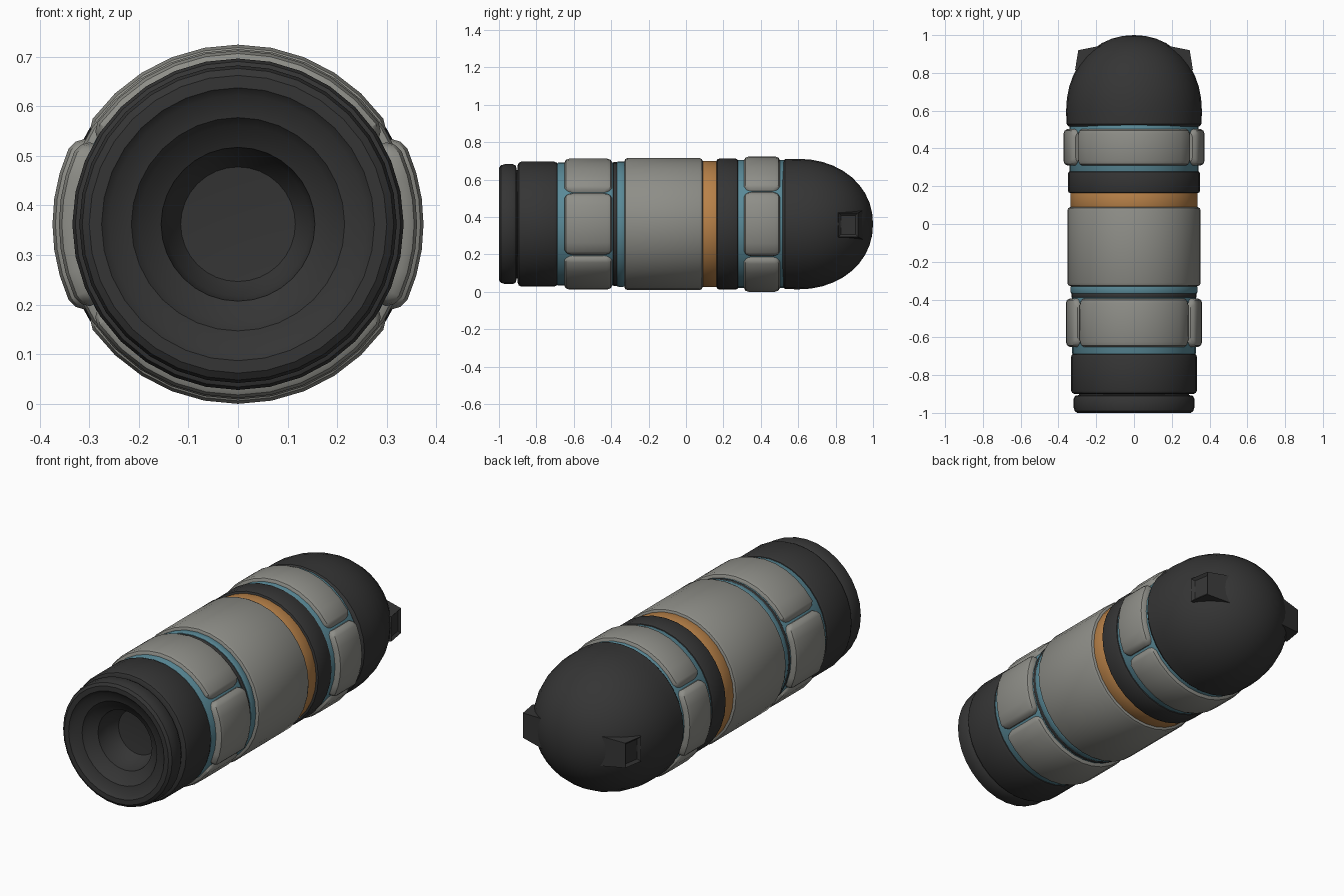
import bpy, bmesh, math
from math import pi, cos, sin, radians

if "Cube" in bpy.data.objects:
    bpy.data.objects.remove(bpy.data.objects["Cube"])

CZ = 0.362      # height of the long axis
SEG = 32


def material(name, rgb):
    m = bpy.data.materials.new(name)
    m.diffuse_color = (*rgb, 1)
    m.use_nodes = True
    m.node_tree.nodes["Principled BSDF"].inputs["Base Color"].default_value = m.diffuse_color
    return m


DARK = material("charcoal", (0.035, 0.035, 0.035))
GREY = material("warm_grey", (0.27, 0.27, 0.245))
BLUE = material("steel_blue", (0.10, 0.25, 0.31))
ORANGE = material("amber", (0.48, 0.22, 0.065))


def finish(name, bm, mat, angle=35):
    bmesh.ops.remove_doubles(bm, verts=bm.verts, dist=1e-5)
    bmesh.ops.recalc_face_normals(bm, faces=bm.faces)
    me = bpy.data.meshes.new(name)
    bm.to_mesh(me)
    bm.free()
    ob = bpy.data.objects.new(name, me)
    bpy.context.collection.objects.link(ob)
    me.materials.append(mat)
    bpy.context.view_layer.objects.active = ob
    ob.select_set(True)
    bpy.ops.object.shade_smooth_by_angle(angle=radians(angle))
    ob.select_set(False)
    return ob


def skin(bm, rings, loop_rings, loop_profile):
    n, k = len(rings), len(rings[0])
    for i in range(n if loop_rings else n - 1):
        a, b = rings[i], rings[(i + 1) % n]
        for j in range(k if loop_profile else k - 1):
            j2 = (j + 1) % k
            bm.faces.new((a[j], a[j2], b[j2], b[j]))


def lathe(name, profile, mat, closed, sx=1.0):
    """Spin (radius, y) points round the long axis."""
    bm = bmesh.new()
    rings = []
    for i in range(SEG):
        a = 2 * pi * i / SEG
        rings.append([bm.verts.new((r * cos(a) * sx, y, CZ + r * sin(a))) for r, y in profile])
    skin(bm, rings, True, closed)
    return finish(name, bm, mat)


def band(name, y0, y1, r, b, mat, rin=0.27):
    prof = [(rin, y0), (r - b, y0), (r - b * .3, y0 + b * .3), (r, y0 + b),
            (r, y1 - b), (r - b * .3, y1 - b * .3), (r - b, y1), (rin, y1)]
    return lathe(name, prof, mat, True)


def panel(name, y0, y1, r, a0, a1, mat, b=0.02, rin=0.30):
    """Curved armour plate with rounded corners, covering angles a0..a1."""
    bm = bmesh.new()
    steps = max(6, int((a1 - a0) / 11.25) // 2 * 2)
    ym = (y0 + y1) / 2
    spec = [(a0, .82, b), (a0 + 2, .93, b * .35)]
    spec += [(a0 + 5 + (a1 - a0 - 10) * i / steps, 1, 0) for i in range(steps + 1)]
    spec += [(a1 - 2, .93, b * .35), (a1, .82, b)]
    rings = []
    for deg, s, drop in spec:
        a, h, R = radians(deg), (y1 - y0) / 2 * s, r - drop
        prof = [(rin, -h), (R - b, -h), (R - b * .3, -h + b * .4), (R, -h + b * 1.3),
                (R, h - b * 1.3), (R - b * .3, h - b * .4), (R - b, h), (rin, h)]
        rings.append([bm.verts.new((q * cos(a), ym + y, CZ + q * sin(a))) for q, y in prof])
    skin(bm, rings, False, True)
    bm.faces.new(rings[0])
    bm.faces.new(rings[-1])
    return finish(name, bm, mat)


# Tail: hollow nozzle, end collar and rear sleeve
lathe("tail_nozzle", [
    (0, -.80), (.11, -.81), (.145, -.86), (.155, -.93), (.20, -.955), (.215, -.975),
    (.26, -.985), (.275, -1), (.30, -1), (.314, -.99), (.320, -.97), (.320, -.925),
    (.312, -.91), (.29, -.905), (.29, -.86), (0, -.79)], DARK, False)
band("rear_sleeve", -.90, -.685, .334, .02, DARK)

# Blue underbands, visible in the gaps between plates
band("rear_blue_band", -.69, -.385, .329, .008, BLUE)
band("rear_dark_ring", -.39, -.365, .332, .006, DARK)
band("middle_blue_ring", -.37, -.325, .335, .008, BLUE)
band("front_blue_band", .27, .53, .342, .008, BLUE)

# Main body sections
band("main_body", -.33, .09, .353, .018, GREY)
band("amber_ring", .08, .17, .336, .006, ORANGE)
band("dark_collar", .163, .28, .350, .014, DARK)

# Armour plates: wide top and bottom ones, narrower at the sides
for label, y0, y1, r_side, r_wide in (("rear", -.65, -.395, .361, .350),
                                      ("front", .31, .502, .374, .362)):
    for side, a0, a1, r in (("right", -29, 29, r_side), ("top", 31, 149, r_wide),
                            ("left", 151, 209, r_side), ("bottom", 211, 329, r_wide)):
        panel(f"{label}_{side}_plate", y0, y1, r, a0, a1, GREY)

# Blunt dome nose
dome = [(0, .515), (.335, .515), (.347, .53), (.349, .60)]
for i in range(1, 10):
    t = pi / 2 * i / 10
    dome.append((.349 * cos(t) ** .95, .60 + .40 * sin(t) ** .97))
dome.append((0, 1.0))
lathe("nose_dome", dome, DARK, False, 1.03)

# Square side lugs with a recessed outer face
for side, s in (("right", 1), ("left", -1)):
    bm = bmesh.new()
    inner = [bm.verts.new((s * .17, y, z)) for y, z in
             ((.79, .28), (.945, .28), (.945, .435), (.79, .435))]
    outer = [bm.verts.new((s * x, y, z)) for x, y, z in
             ((.312, .815, .293), (.295, .92, .293), (.295, .92, .422), (.312, .815, .422))]
    skin(bm, [inner, outer], False, True)
    bm.faces.new(inner)
    cap = bm.faces.new(outer)
    bmesh.ops.recalc_face_normals(bm, faces=bm.faces)
    bmesh.ops.inset_individual(bm, faces=[cap], thickness=.018, depth=0)
    bmesh.ops.translate(bm, verts=cap.verts, vec=(-s * .012, 0, 0))
    finish(f"{side}_lug", bm, DARK, 25)
